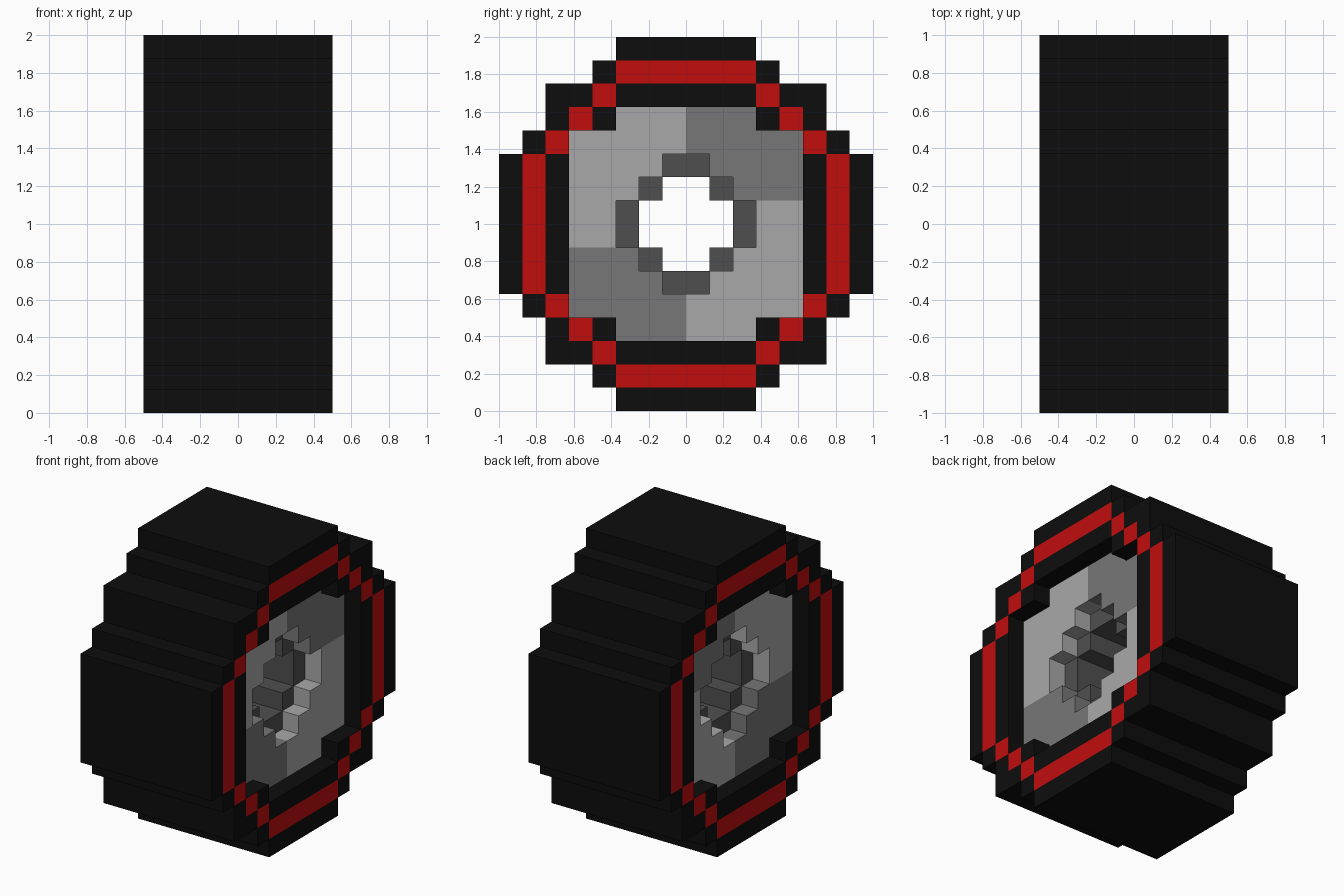
import bpy
import bmesh
from mathutils import Vector

cube = bpy.data.objects.get("Cube")
if cube:
    bpy.data.objects.remove(cube, do_unlink=True)

CELL = 0.125

# One quarter of the wheel's side: rows run from the axle outwards.
# b tyre, r stripe, h hub, o axle ring, . axle hole
QUARTER = ["..ohhbrb",
           ".ohhhbrb",
           "ohhhhbrb",
           "hhhhhrb",
           "hhhbrb",
           "bbbrbb",
           "rrrb",
           "bbb"]
HALF_WIDTH = {"b": 0.5, "r": 0.5, "h": 0.375, "o": 0.25, ".": 0.0}


def material(name, rgb):
    mat = bpy.data.materials.new(name)
    mat.use_nodes = True
    mat.diffuse_color = (*rgb, 1)
    bsdf = mat.node_tree.nodes["Principled BSDF"]
    bsdf.inputs["Base Color"].default_value = (*rgb, 1)
    return mat


black = material("black rubber", (0.004, 0.004, 0.004))
red = material("red stripe", (0.533, 0.004, 0.004))
light = material("light grey metal", (0.397, 0.397, 0.397))
mid = material("mid grey metal", (0.184, 0.184, 0.184))
dark = material("dark grey metal", (0.078, 0.078, 0.078))


def kind(j, k):
    """Cell type at column j (along y) and row k (along z), mirrored four ways."""
    a, b = max(j, -j - 1), max(k, -k - 1)
    return QUARTER[b][a] if b < 8 and a < len(QUARTER[b]) else "."


def build(name, kinds, mats, cap_rule, wall_rule):
    """Extrude the chosen cells along x, stepping down to lower neighbours."""
    bm = bmesh.new()

    def quad(points, normal, index):
        face = bm.faces.new([bm.verts.new(p) for p in points])
        face.normal_update()
        if face.normal.dot(Vector(normal)) < 0:
            face.normal_flip()
        face.material_index = index

    for j in range(-8, 8):
        for k in range(-8, 8):
            cell = kind(j, k)
            if cell not in kinds:
                continue
            w = HALF_WIDTH[cell]
            y0, y1 = j * CELL, (j + 1) * CELL
            z0, z1 = 1 + k * CELL, 1 + (k + 1) * CELL
            # Side caps
            for s in (-1, 1):
                quad([(s * w, y0, z0), (s * w, y1, z0), (s * w, y1, z1), (s * w, y0, z1)],
                     (s, 0, 0), cap_rule(cell, j, k))
            # Walls down to each lower neighbour
            for dj, dk, p, q in ((-1, 0, (y0, z0), (y0, z1)), (1, 0, (y1, z0), (y1, z1)),
                                 (0, -1, (y0, z0), (y1, z0)), (0, 1, (y0, z1), (y1, z1))):
                n = HALF_WIDTH[kind(j + dj, k + dk)]
                if n >= w:
                    continue
                spans = [(n, w), (-w, -n)] if n else [(-w, w)]
                for a, b in spans:
                    quad([(a, *p), (b, *p), (b, *q), (a, *q)],
                         (0, dj, dk), wall_rule(cell, j, k))
    bmesh.ops.remove_doubles(bm, verts=bm.verts, dist=1e-4)
    mesh = bpy.data.meshes.new(name)
    bm.to_mesh(mesh)
    bm.free()
    for m in mats:
        mesh.materials.append(m)
    obj = bpy.data.objects.new(name, mesh)
    bpy.context.collection.objects.link(obj)
    return obj


def hub_shade(cell, j, k):
    """Opposite quarters of the hub are darker."""
    return int((j >= 0 and k >= 1) or (j < 0 and k <= -2))


def plain(cell, j, k):
    return 0


# Tyre with a red stripe on both sides
build("tyre", "br", [black, red], lambda cell, j, k: int(cell == "r"), plain)
# Recessed hub
build("hub", "h", [light, mid], hub_shade, hub_shade)
# Deeper ring lining the open axle hole
build("axle_ring", "o", [dark], plain, plain)
